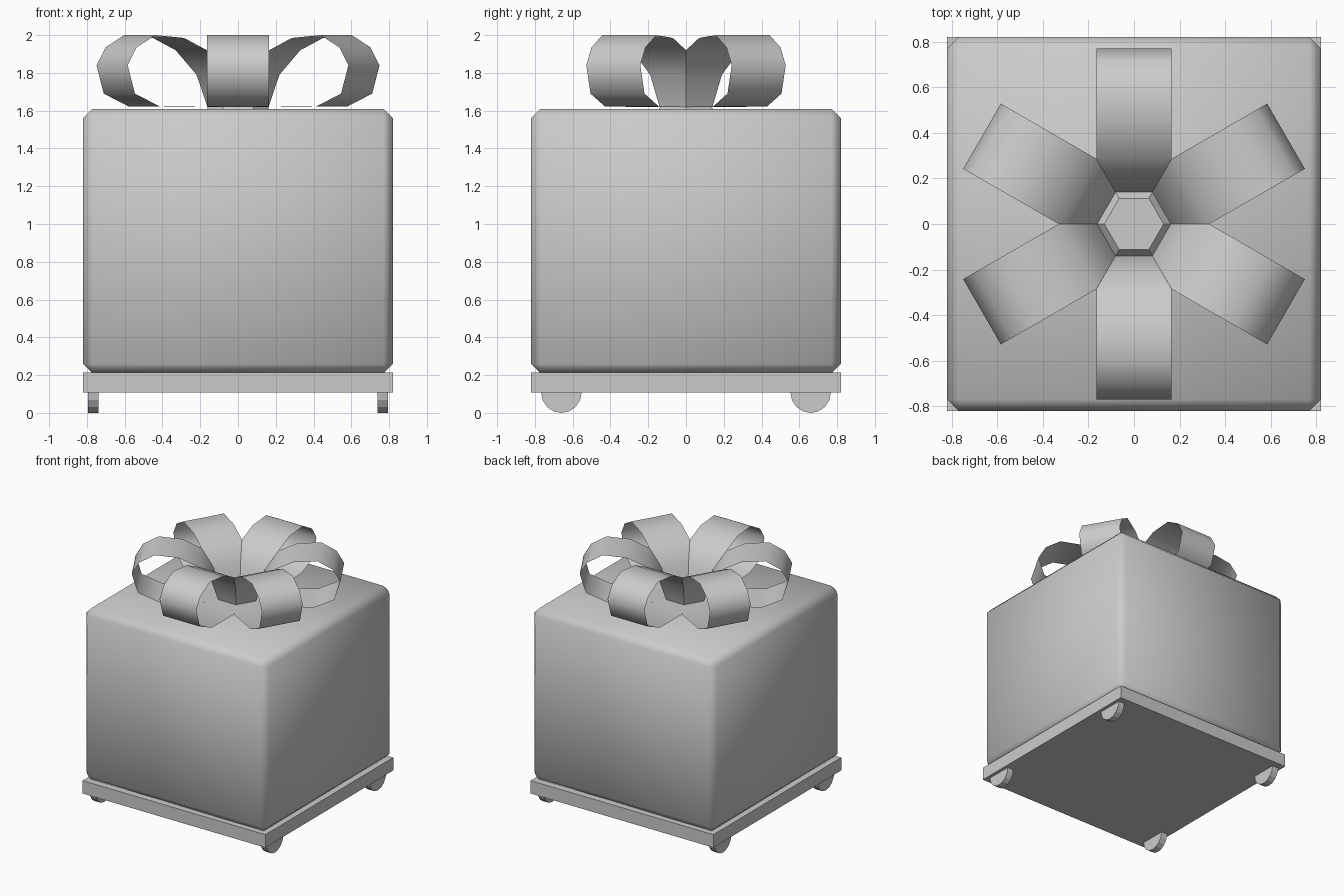
import bpy, bmesh, math
from mathutils import Matrix, Vector

if "Cube" in bpy.data.objects:
    bpy.data.objects.remove(bpy.data.objects["Cube"])

grey = bpy.data.materials.new("plain grey")
grey.diffuse_color = (0.6, 0.6, 0.6, 1)
grey.use_nodes = True
grey.node_tree.nodes["Principled BSDF"].inputs["Base Color"].default_value = grey.diffuse_color


def add(name, bm, smooth=None):
    me = bpy.data.meshes.new(name)
    bm.to_mesh(me)
    bm.free()
    me.materials.append(grey)
    ob = bpy.data.objects.new(name, me)
    bpy.context.collection.objects.link(ob)
    if smooth:
        bpy.ops.object.select_all(action='DESELECT')
        ob.select_set(True)
        bpy.context.view_layer.objects.active = ob
        bpy.ops.object.shade_smooth_by_angle(angle=math.radians(smooth))
    return ob


def box(size, centre):
    bm = bmesh.new()
    bmesh.ops.create_cube(bm, size=1, matrix=Matrix.Translation(centre) @ Matrix.Diagonal((*size, 1)))
    return bm


# Wrapped box with soft chamfered edges
bm = box((1.64, 1.64, 1.40), (0, 0, 0.91))
bmesh.ops.bevel(bm, geom=bm.edges[:], offset=0.05, segments=1, affect='EDGES')
add("gift_box", bm, 60)

# Flat base board
add("base_board", box((1.64, 1.64, 0.105), (0, 0, 0.16)))

# Half-round wheels under each corner
for sx in (-1, 1):
    for sy in (-1, 1):
        bm = bmesh.new()
        ring = [bm.verts.new((sx * 0.767 - 0.0275, sy * 0.66 + 0.107 * math.cos(a), 0.109 + 0.109 * math.sin(a)))
                for a in (math.pi + i * math.pi / 8 for i in range(9))]
        face = bm.faces.new(ring)
        ext = bmesh.ops.extrude_face_region(bm, geom=[face])
        bmesh.ops.translate(bm, vec=(0.055, 0, 0),
                            verts=[v for v in ext["geom"] if isinstance(v, bmesh.types.BMVert)])
        bmesh.ops.recalc_face_normals(bm, faces=bm.faces)
        add("wheel", bm)

# Six ribbon loops, narrowing to a wedge where they meet (radius, height)
loop = [(0.14, 1.62), (0.19, 1.79), (0.286, 1.92), (0.425, 1.985), (0.60, 2.0),
        (0.715, 1.935), (0.77, 1.84), (0.725, 1.69), (0.575, 1.623), (0.286, 1.62), (0.14, 1.62)]
for k in range(6):
    bm = bmesh.new()
    turn = Matrix.Rotation(math.radians(30 + 60 * k), 3, 'Z')
    rows = []
    for r, z in loop:
        w = min(0.165, r * math.tan(math.pi / 6))
        rows.append([bm.verts.new(turn @ Vector((r, s * w, z))) for s in (-1, 1)])
    for a, b in zip(rows, rows[1:]):
        bm.faces.new((a[0], b[0], b[1], a[1]))
    add("bow_loop", bm, 60)

# Hexagonal knot in the middle of the bow
bm = bmesh.new()
bmesh.ops.create_cone(bm, cap_ends=True, segments=6, radius1=0.165, radius2=0.13, depth=0.04,
                      matrix=Matrix.Translation((0, 0, 1.63)) @ Matrix.Rotation(math.pi / 2, 4, 'Z'))
if abs(max(v.co.x for v in bm.verts) - 0.165) > 0.001:
    bmesh.ops.rotate(bm, verts=bm.verts, matrix=Matrix.Rotation(math.pi / 6, 3, 'Z'))
add("bow_knot", bm)
